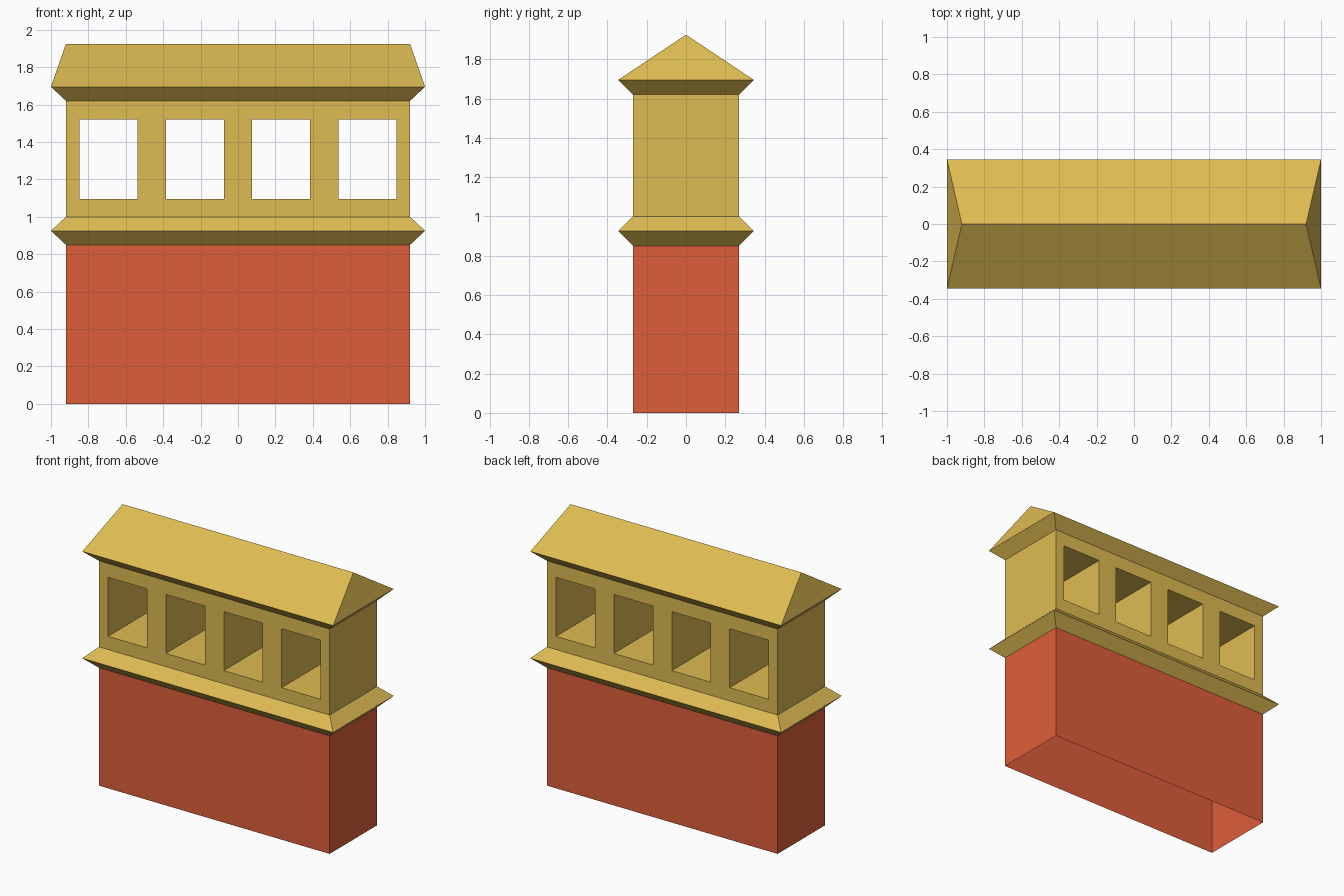
import bpy
import bmesh

cube = bpy.data.objects.get("Cube")
if cube:
    bpy.data.objects.remove(cube, do_unlink=True)


def make_material(name, colour):
    mat = bpy.data.materials.new(name)
    mat.use_nodes = True
    mat.diffuse_color = colour
    mat.node_tree.nodes["Principled BSDF"].inputs["Base Color"].default_value = colour
    return mat


brick_red = make_material("brick red", (0.73, 0.112, 0.042, 1))
warm_yellow = make_material("warm yellow", (0.73, 0.497, 0.085, 1))

WALL_X, WALL_Y = 0.92, 0.27      # half size of the walls
EAVE_X, EAVE_Y = 1.0, 0.345      # half size of the projecting edges


def finish(name, bm, mat):
    bmesh.ops.remove_doubles(bm, verts=bm.verts, dist=0.0001)
    mesh = bpy.data.meshes.new(name)
    bm.to_mesh(mesh)
    bm.free()
    mesh.materials.append(mat)
    obj = bpy.data.objects.new(name, mesh)
    bpy.context.collection.objects.link(obj)
    return obj


def quad(bm, corners):
    return bm.faces.new([bm.verts.new(c) for c in corners])


def loft(name, sections, mat):
    """Open shell through rectangles given as (half x, half y, z)."""
    bm = bmesh.new()
    rings = [[(-x, -y, z), (x, -y, z), (x, y, z), (-x, y, z)]
             for x, y, z in sections]
    for low, high in zip(rings, rings[1:]):
        for i in range(4):
            j = (i + 1) % 4
            quad(bm, (low[i], low[j], high[j], high[i]))
    bmesh.ops.dissolve_degenerate(bm, edges=bm.edges, dist=0.0001)
    return finish(name, bm, mat)


# Lower block, hollow and open underneath
loft("lower_block", [(WALL_X, WALL_Y, 0), (WALL_X, WALL_Y, 0.85)], brick_red)

# Projecting band between the storeys
loft("middle_ledge", [(WALL_X, WALL_Y, 0.85), (EAVE_X, EAVE_Y, 0.925),
                      (WALL_X, WALL_Y, 1.0)], warm_yellow)

# Roof with sloping soffit and a long ridge
loft("hipped_roof", [(WALL_X, WALL_Y, 1.62), (EAVE_X, EAVE_Y, 1.695),
                     (WALL_X, 0, 1.925)], warm_yellow)

# Gallery walls pierced by four square-edged passages
bm = bmesh.new()
xs = [-WALL_X]
for centre in (-0.692, -0.231, 0.231, 0.692):
    xs += [centre - 0.155, centre + 0.155]
xs.append(WALL_X)
zs = [1.0, 1.095, 1.52, 1.62]
for i, (x0, x1) in enumerate(zip(xs, xs[1:])):
    for k, (z0, z1) in enumerate(zip(zs, zs[1:])):
        cell = [(x0, z0), (x1, z0), (x1, z1), (x0, z1)]
        if i % 2 and k == 1:
            # Passage lining
            for (ax, az), (bx, bz) in zip(cell, cell[1:] + cell[:1]):
                quad(bm, ((ax, -WALL_Y, az), (bx, -WALL_Y, bz),
                          (bx, WALL_Y, bz), (ax, WALL_Y, az)))
        else:
            quad(bm, [(x, -WALL_Y, z) for x, z in cell])
            quad(bm, [(x, WALL_Y, z) for x, z in reversed(cell)])
# End walls
for z0, z1 in zip(zs, zs[1:]):
    for side in (1, -1):
        x, y = side * WALL_X, side * WALL_Y
        quad(bm, ((x, -y, z0), (x, y, z0), (x, y, z1), (x, -y, z1)))
finish("window_gallery", bm, warm_yellow)
